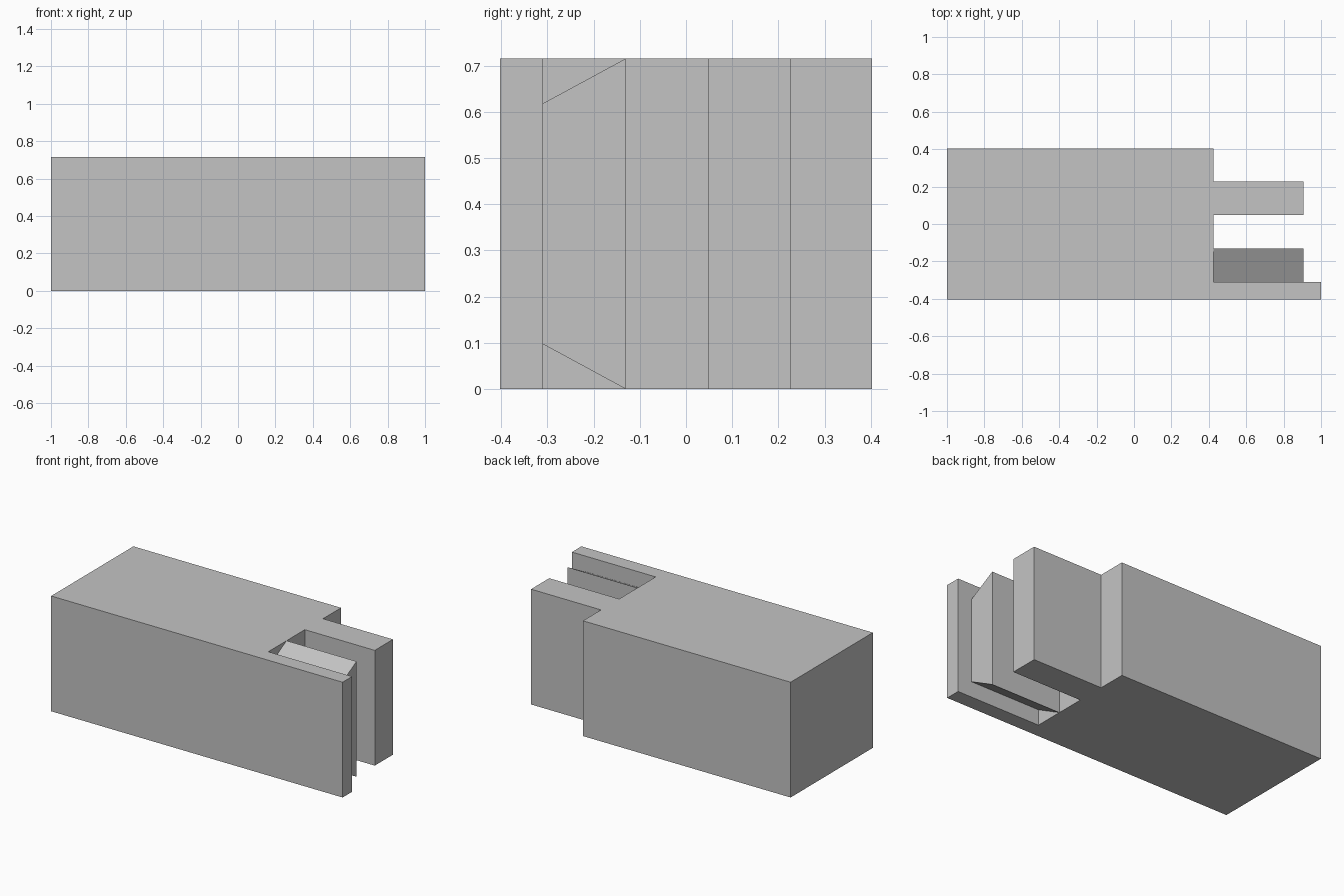
import bpy
import bmesh
from mathutils import Vector

cube = bpy.data.objects.get("Cube")
if cube:
    bpy.data.objects.remove(cube, do_unlink=True)

# Single plain grey
grey = bpy.data.materials.new("plain_grey")
grey.use_nodes = True
colour = (0.55, 0.55, 0.55, 1)
grey.diffuse_color = colour
grey.node_tree.nodes["Principled BSDF"].inputs["Base Color"].default_value = colour

HEIGHT = 0.715
SHOULDER, TIP = 0.425, 0.905
HALF = 0.403


def extrude_profile(name, points, offset):
    """Extrude a flat closed outline into a solid part."""
    bm = bmesh.new()
    face = bm.faces.new([bm.verts.new(p) for p in points])
    result = bmesh.ops.extrude_face_region(bm, geom=[face], use_keep_orig=True)
    verts = [v for v in result["geom"] if isinstance(v, bmesh.types.BMVert)]
    bmesh.ops.translate(bm, verts=verts, vec=Vector(offset))
    bmesh.ops.recalc_face_normals(bm, faces=bm.faces)
    mesh = bpy.data.meshes.new(name)
    bm.to_mesh(mesh)
    bm.free()
    mesh.materials.append(grey)
    obj = bpy.data.objects.new(name, mesh)
    bpy.context.collection.objects.link(obj)
    return obj


# Block with the long front cheek and the square rear tongue
plan = [
    (-1, -HALF), (1, -HALF), (1, -0.31), (SHOULDER, -0.31),
    (SHOULDER, 0.048), (TIP, 0.048), (TIP, 0.226), (SHOULDER, 0.226),
    (SHOULDER, HALF), (-1, HALF),
]
extrude_profile("block_body", [(x, y, 0) for x, y in plan], (0, 0, HEIGHT))

# Middle tongue, chamfered top and bottom towards the cheek
side = [(-0.31, 0.097), (-0.131, 0), (-0.131, HEIGHT), (-0.31, HEIGHT - 0.097)]
extrude_profile("chamfered_tongue", [(SHOULDER, y, z) for y, z in side],
                (TIP - SHOULDER, 0, 0))
